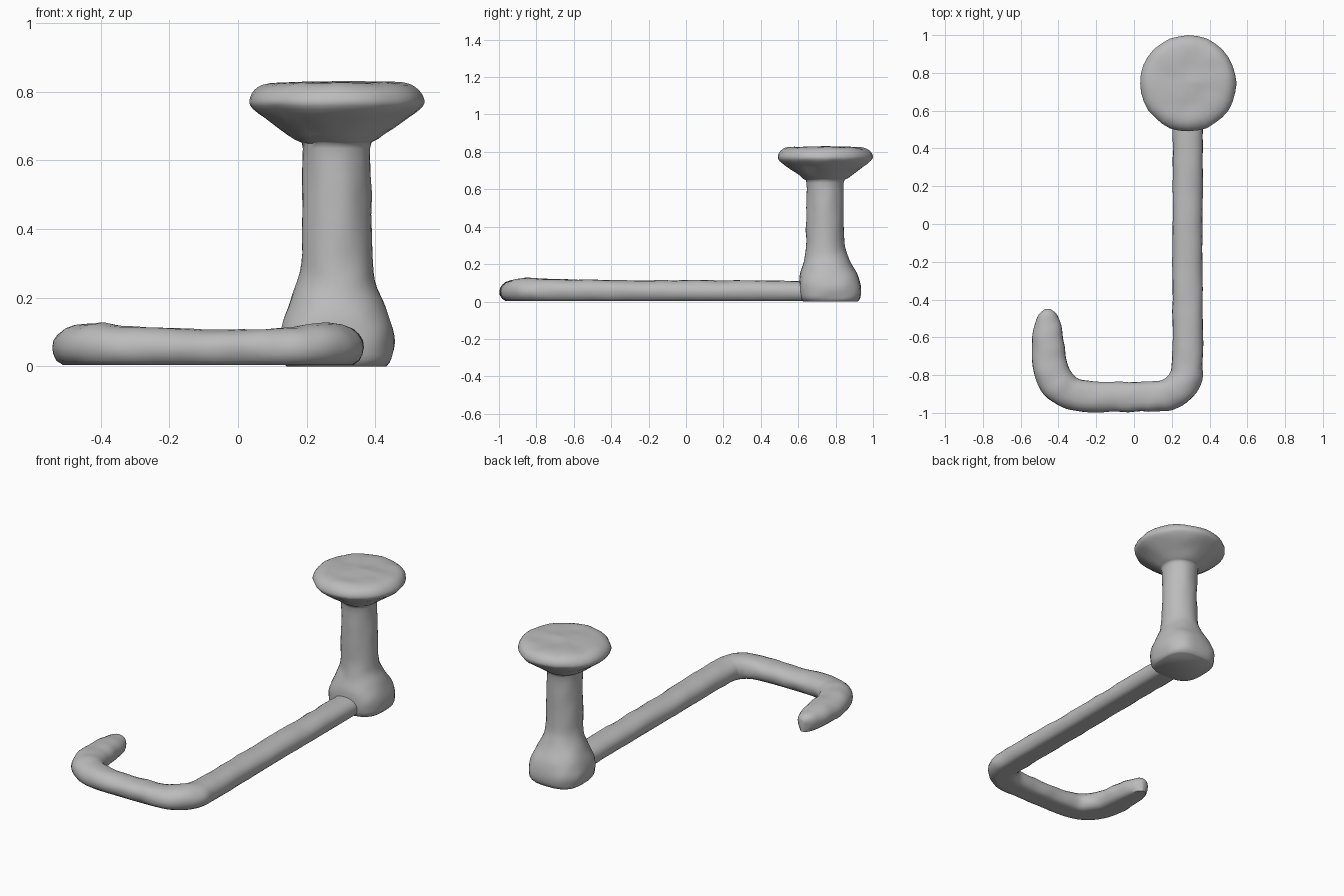
import bpy, bmesh, math
from mathutils import Vector, noise

cube = bpy.data.objects.get("Cube")
if cube:
    bpy.data.objects.remove(cube, do_unlink=True)

grey = bpy.data.materials.new("clay grey")
grey.use_nodes = True
colour = (0.5, 0.5, 0.5, 1)
grey.diffuse_color = colour
grey.node_tree.nodes["Principled BSDF"].inputs["Base Color"].default_value = colour


def spline(keys, steps):
    """Smooth curve through key tuples of any length."""
    keys = [Vector(k) for k in keys]
    out = []
    for i in range(len(keys) - 1):
        a, b = keys[max(i - 1, 0)], keys[i]
        c, d = keys[i + 1], keys[min(i + 2, len(keys) - 1)]
        for s in range(steps):
            t = s / steps
            out.append(b + (c - a) * (t / 2)
                       + (a * 2 - b * 5 + c * 4 - d) * (t * t / 2)
                       + (b * 3 - a - c * 3 + d) * (t ** 3 / 2))
    return out + [keys[-1]]


def loft(name, rings, lump):
    """Skin closed rings, cap both ends and add a slight hand-formed unevenness."""
    bm = bmesh.new()
    loops = [[bm.verts.new(p) for p in ring] for ring in rings]
    n = len(loops[0])
    for a, b in zip(loops, loops[1:]):
        for i in range(n):
            j = (i + 1) % n
            bm.faces.new((a[i], a[j], b[j], b[i]))
    bm.faces.new(loops[0])
    bm.faces.new(loops[-1])
    bmesh.ops.recalc_face_normals(bm, faces=bm.faces)
    bm.normal_update()
    for v in bm.verts:
        if v.co.z > 0.012:
            v.co += v.normal * noise.noise(v.co * 14) * lump
    mesh = bpy.data.meshes.new(name)
    bm.to_mesh(mesh)
    bm.free()
    obj = bpy.data.objects.new(name, mesh)
    bpy.context.collection.objects.link(obj)
    mesh.materials.append(grey)
    bpy.ops.object.select_all(action="DESELECT")
    obj.select_set(True)
    bpy.context.view_layer.objects.active = obj
    bpy.ops.object.shade_smooth_by_angle(angle=math.radians(50))
    return obj


# Post with squarish foot and flared cap: height, radius, squareness, y centre
post_keys = [
    (0.0, 0.145, 0.7, 0.772), (0.02, 0.16, 0.7, 0.772), (0.07, 0.168, 0.75, 0.77),
    (0.13, 0.158, 0.8, 0.765), (0.19, 0.135, 0.9, 0.758), (0.25, 0.113, 1, 0.75),
    (0.33, 0.102, 1, 0.744), (0.5, 0.1, 1, 0.743), (0.635, 0.1, 1, 0.744),
    (0.66, 0.122, 1, 0.745), (0.71, 0.19, 1, 0.745), (0.75, 0.243, 1, 0.745),
    (0.775, 0.255, 1, 0.745), (0.805, 0.238, 1, 0.745), (0.823, 0.195, 1, 0.745),
    (0.827, 0.1, 1, 0.745), (0.828, 0.01, 1, 0.745)]
SIDES = 32


def bend(value, power):
    return math.copysign(abs(value) ** power, value)


post_rings = []
for z, r, square, cy in spline(post_keys, 3):
    angles = [math.tau * i / SIDES for i in range(SIDES)]
    post_rings.append([(0.287 + r * bend(math.cos(a), square),
                        cy + r * bend(math.sin(a), square), z) for a in angles])
loft("post", post_rings, 0.006)

# Hooked rod with a flat underside: x, y, half width, top height
rod_keys = [
    (0.283, 0.74, 0.08, 0.112), (0.285, 0.4, 0.08, 0.112), (0.283, 0.0, 0.079, 0.114),
    (0.284, -0.4, 0.081, 0.114), (0.284, -0.72, 0.082, 0.12), (0.265, -0.83, 0.088, 0.123),
    (0.2, -0.893, 0.085, 0.12), (0.1, -0.912, 0.08, 0.11), (-0.1, -0.916, 0.079, 0.108),
    (-0.29, -0.908, 0.083, 0.115), (-0.39, -0.86, 0.092, 0.125),
    (-0.443, -0.76, 0.094, 0.122), (-0.455, -0.64, 0.087, 0.118),
    (-0.457, -0.54, 0.072, 0.112), (-0.456, -0.48, 0.048, 0.1),
    (-0.456, -0.455, 0.015, 0.075)]
path = spline(rod_keys, 6)
rod_rings = []
for i, (x, y, w, top) in enumerate(path):
    before, after = path[max(i - 1, 0)], path[min(i + 1, len(path) - 1)]
    side = Vector((before.y - after.y, after.x - before.x)).normalized()
    ring = []
    for k in range(20):
        a = math.tau * k / 20
        across = side * w * bend(math.cos(a), 0.85)
        height = 0.055 + (top - 0.055) * math.sin(a)
        if math.sin(a) < 0:
            height = max(0.004, 0.055 + 0.065 * math.sin(a))
        ring.append((x + across.x, y + across.y, height))
    rod_rings.append(ring)
loft("hooked_rod", rod_rings, 0.006)
